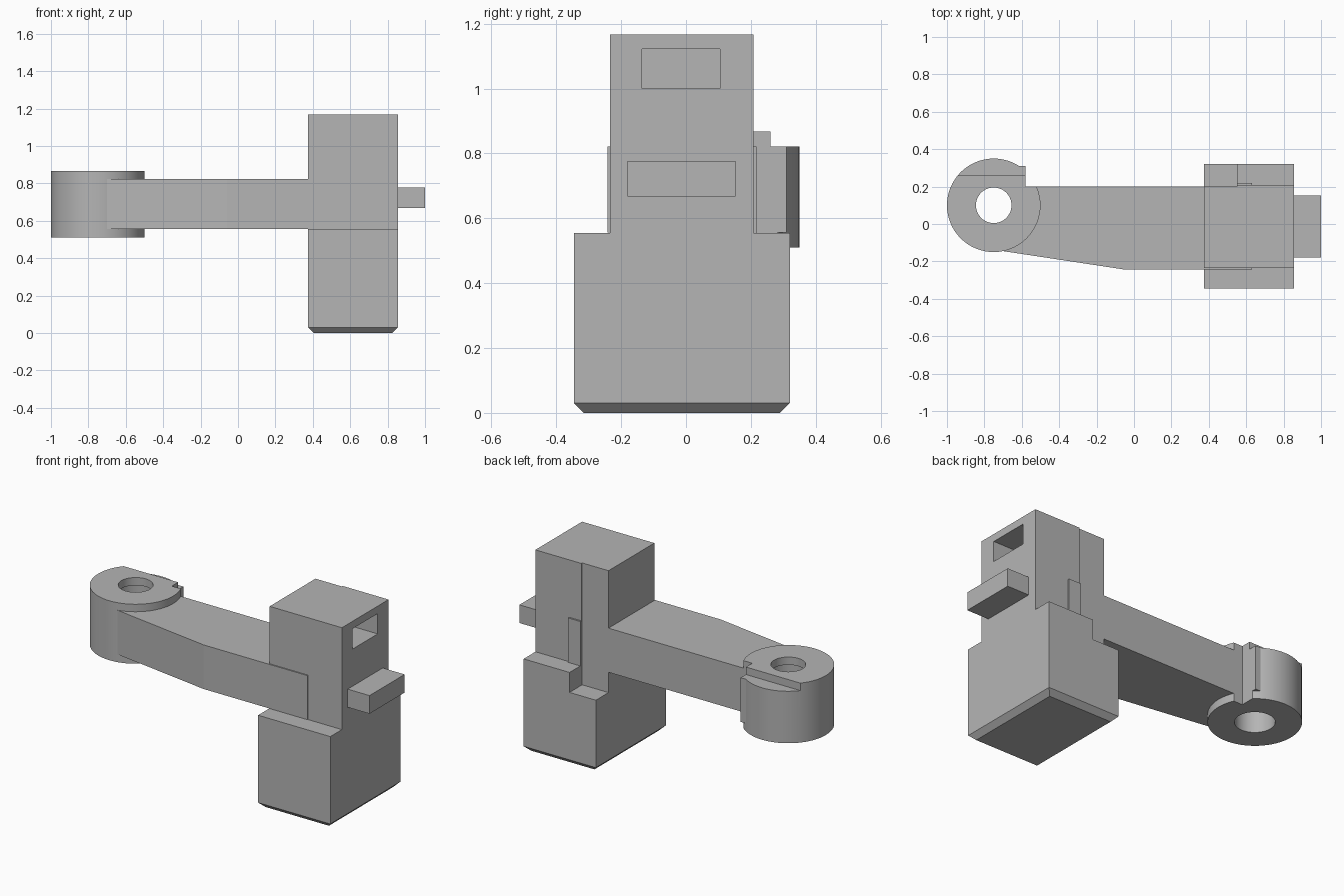
import bpy, bmesh, math

if "Cube" in bpy.data.objects:
    bpy.data.objects.remove(bpy.data.objects["Cube"])

grey = bpy.data.materials.new("grey")
grey.diffuse_color = (0.46, 0.46, 0.46, 1)
grey.use_nodes = True
grey.node_tree.nodes["Principled BSDF"].inputs["Base Color"].default_value = grey.diffuse_color


def finish(name, bm):
    bmesh.ops.recalc_face_normals(bm, faces=bm.faces)
    mesh = bpy.data.meshes.new(name)
    bm.to_mesh(mesh)
    bm.free()
    mesh.materials.append(grey)
    ob = bpy.data.objects.new(name, mesh)
    bpy.context.collection.objects.link(ob)
    return ob


def prism(name, outline, z0, z1, bevel=0):
    """Extrude an xy outline from z0 to z1, optionally chamfering the underside."""
    bm = bmesh.new()
    face = bm.faces.new([bm.verts.new((x, y, z0)) for x, y in outline])
    top = bmesh.ops.extrude_face_region(bm, geom=[face], use_keep_orig=True)["geom"]
    for v in top:
        if isinstance(v, bmesh.types.BMVert):
            v.co.z = z1
    if bevel:
        low = [e for e in bm.edges if all(v.co.z == z0 for v in e.verts)]
        bmesh.ops.bevel(bm, geom=low, offset=bevel, segments=1, affect='EDGES')
    return finish(name, bm)


def box(name, x0, x1, y0, y1, z0, z1, bevel=0):
    return prism(name, [(x0, y0), (x1, y0), (x1, y1), (x0, y1)], z0, z1, bevel)


def cut(ob, cutter):
    mod = ob.modifiers.new("cut", 'BOOLEAN')
    mod.operation = 'DIFFERENCE'
    mod.solver = 'EXACT'
    mod.object = cutter
    bpy.context.view_layer.objects.active = ob
    bpy.ops.object.modifier_apply(modifier=mod.name)
    bpy.data.objects.remove(cutter)


# Lower block with chamfered underside and a corner notch at the back
lower = box("lower_block", 0.375, 0.855, -0.345, 0.32, 0, 0.555, 0.03)
cut(lower, box("notch_cutter", 0.3, 0.55, 0.2, 0.4, 0.435, 0.7))

# Upper block with a shallow step on its back and a pocket in its side
upper = prism("upper_block", [(0.375, -0.235), (0.855, -0.235), (0.855, 0.208),
                              (0.55, 0.208), (0.55, 0.2), (0.375, 0.2)], 0.55, 1.167)
cut(upper, box("pocket_cutter", 0.56, 0.95, -0.135, 0.105, 1.0, 1.122))

# Side tab
box("side_tab", 0.85, 1.0, -0.18, 0.153, 0.668, 0.777)

# Arm, tapering toward the ring, with a small raised plate behind the block
prism("arm", [(0.63, -0.242), (0.63, 0.19), (0.55, 0.2), (-0.58, 0.2), (-0.6, 0.15),
              (-0.62, 0.0), (-0.7, -0.07), (-0.7, -0.145), (-0.06, -0.242)], 0.557, 0.822)
box("back_plate", 0.55, 0.63, 0.19, 0.218, 0.55, 0.822)

# Ring: revolved section with a narrower lip at the top of the bore
bm = bmesh.new()
section = [(0.108, 0.51), (0.25, 0.51), (0.25, 0.867), (0.095, 0.867),
           (0.095, 0.82), (0.108, 0.82)]
N = 64
loops = []
for i in range(N):
    a = 2 * math.pi * i / N
    loops.append([bm.verts.new((-0.75 + r * math.cos(a), 0.1 + r * math.sin(a), z))
                  for r, z in section])
for i in range(N):
    p, q = loops[i], loops[(i + 1) % N]
    for j in range(len(section)):
        k = (j + 1) % len(section)
        bm.faces.new((p[j], q[j], q[k], p[k]))
ring = finish("ring", bm)
cut(ring, box("ring_step_cutter", -1.1, -0.4, 0.26, 0.5, 0.822, 1.0))
cut(ring, box("ring_corner_cutter", -0.58, -0.4, 0.2, 0.5, 0.4, 1.0))
bpy.ops.object.select_all(action='DESELECT')
ring.select_set(True)
bpy.context.view_layer.objects.active = ring
bpy.ops.object.shade_smooth_by_angle(angle=math.radians(30))

# Stop lug on the ring
box("stop_lug", -0.66, -0.58, 0.2, 0.31, 0.557, 0.822)
